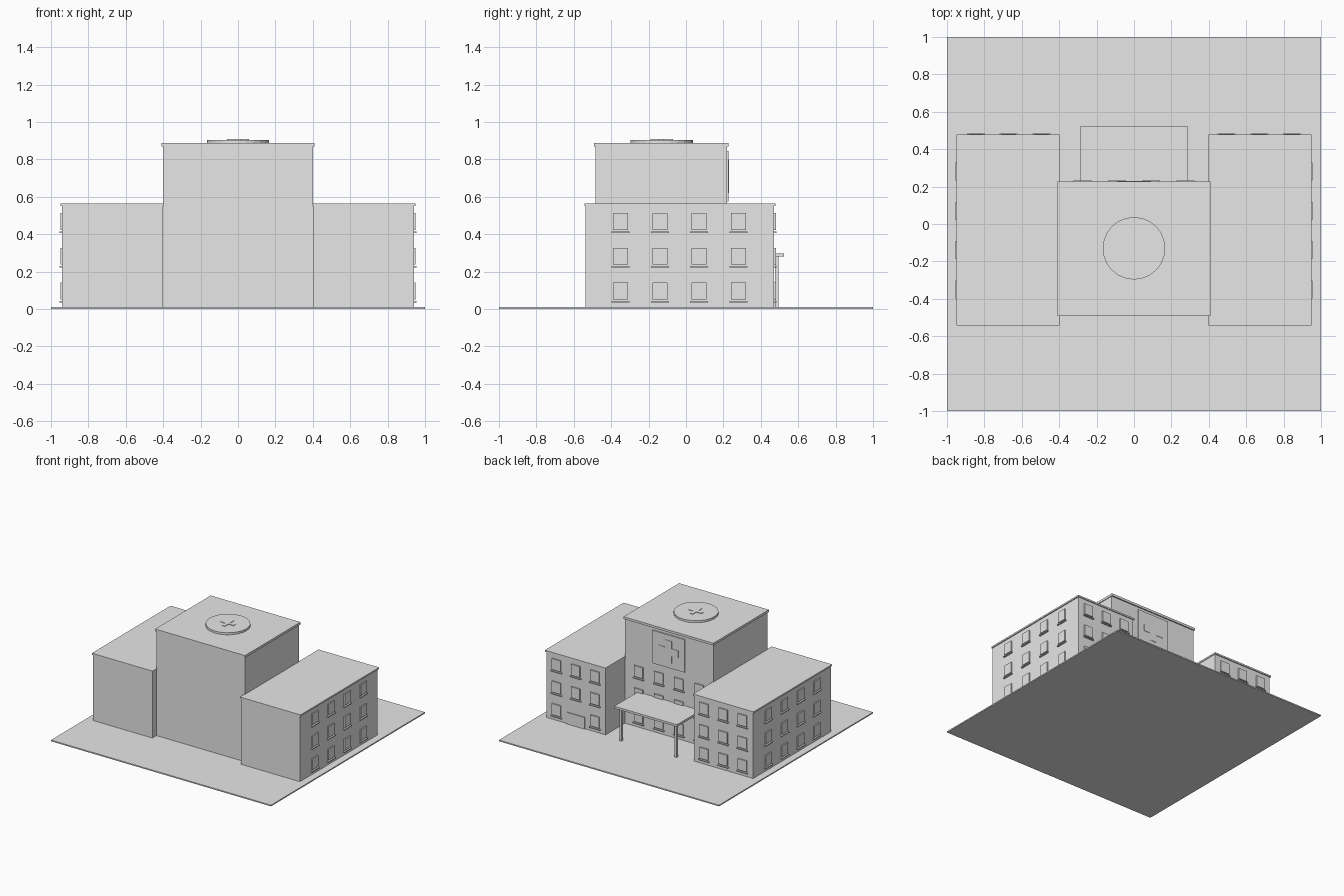
import bpy
import bmesh
from mathutils import Matrix, Vector

cube = bpy.data.objects.get("Cube")
if cube:
    bpy.data.objects.remove(cube, do_unlink=True)

grey = bpy.data.materials.new("plain_grey")
grey.use_nodes = True
colour = (0.8, 0.8, 0.8, 1)
grey.diffuse_color = colour
grey.node_tree.nodes["Principled BSDF"].inputs["Base Color"].default_value = colour


def make_object(name, bm):
    mesh = bpy.data.meshes.new(name)
    bm.to_mesh(mesh)
    bm.free()
    mesh.materials.append(grey)
    obj = bpy.data.objects.new(name, mesh)
    bpy.context.collection.objects.link(obj)
    return obj


def add_box(bm, x, y, z):
    """Add a box spanning the three (low, high) ranges."""
    lows, highs = zip(x, y, z)
    low, high = Vector(lows), Vector(highs)
    place = Matrix.Translation((low + high) / 2) @ Matrix.Diagonal((*(high - low), 1))
    bmesh.ops.create_cube(bm, size=1, matrix=place)


def box(name, x, y, z):
    bm = bmesh.new()
    add_box(bm, x, y, z)
    return make_object(name, bm)


def mirrored(x, side):
    return tuple(sorted(side * v for v in x))


def add_window(bm, wall, facing, along, sill_z):
    """Pane and sill; facing is 'x' or 'y', wall is the signed wall position."""
    out = 1 if wall > 0 else -1

    def part(half_width, depth, z):
        across = (along - half_width, along + half_width)
        normal = tuple(sorted((wall - 0.005 * out, wall + depth * out)))
        if facing == "x":
            add_box(bm, normal, across, z)
        else:
            add_box(bm, across, normal, z)

    part(0.04, 0.01, (sill_z + 0.012, sill_z + 0.102))
    part(0.048, 0.014, (sill_z - 0.004, sill_z + 0.004))


GROUND = 0.01
WING_X, WING_Y = 0.94, 0.47
MAIN_Y = 0.218
SILLS = [0.04 + 0.185 * floor for floor in range(3)]

# Ground slab and main block
box("ground_slab", (-1, 1), (-1, 1), (0, GROUND))
box("main_block", (-0.402, 0.402), (-0.485, MAIN_Y), (GROUND, 0.868))
box("main_roof", (-0.408, 0.408), (-0.493, 0.228), (0.868, 0.887))

# Wings with their windows
for side, label in ((1, "left"), (-1, "right")):
    box(label + "_wing", mirrored((0.402, WING_X), side), (-0.538, WING_Y), (GROUND, 0.55))
    box(label + "_wing_roof", mirrored((0.397, 0.948), side), (-0.543, 0.478), (0.55, 0.563))
    bm = bmesh.new()
    for sill in SILLS:
        for i in range(4):
            add_window(bm, side * WING_X, "x", -0.35 + 0.21 * i, sill)
        for column in range(3):
            if side == 1 and column == 1 and sill == SILLS[0]:
                continue
            add_window(bm, WING_Y, "y", side * (0.495 + 0.175 * column), sill)
    make_object(label + "_wing_windows", bm)
    box(label + "_canopy_post", mirrored((0.24, 0.26), side), (0.475, 0.495), (GROUND, 0.28))

# Side door in the left wing
box("wing_door", (0.59, 0.75), (WING_Y - 0.005, WING_Y + 0.008), (GROUND, 0.105))

# Main block windows
bm = bmesh.new()
for sill in SILLS:
    for i in range(4):
        add_window(bm, MAIN_Y, "y", -0.275 + 0.1833 * i, sill)
make_object("main_windows", bm)

# Entrance canopy
box("entrance_canopy", (-0.285, 0.285), (MAIN_Y, 0.525), (0.28, 0.298))

# Wall sign with a raised cross
box("sign_panel", (-0.145, 0.145), (MAIN_Y - 0.005, 0.227), (0.575, 0.845))
bm = bmesh.new()
add_box(bm, (-0.03, 0.03), (0.225, 0.23), (0.62, 0.8))
add_box(bm, (-0.09, 0.09), (0.225, 0.23), (0.68, 0.74))
make_object("sign_cross", bm)

# Rooftop landing pad with a cross
bm = bmesh.new()
bmesh.ops.create_cone(bm, cap_ends=True, segments=24, radius1=0.167, radius2=0.167,
                      depth=0.018, matrix=Matrix.Translation((0, -0.13, 0.895)))
make_object("landing_pad", bm)
bm = bmesh.new()
add_box(bm, (-0.06, 0.06), (-0.143, -0.117), (0.9, 0.908))
add_box(bm, (-0.013, 0.013), (-0.19, -0.07), (0.9, 0.908))
make_object("landing_pad_cross", bm)
